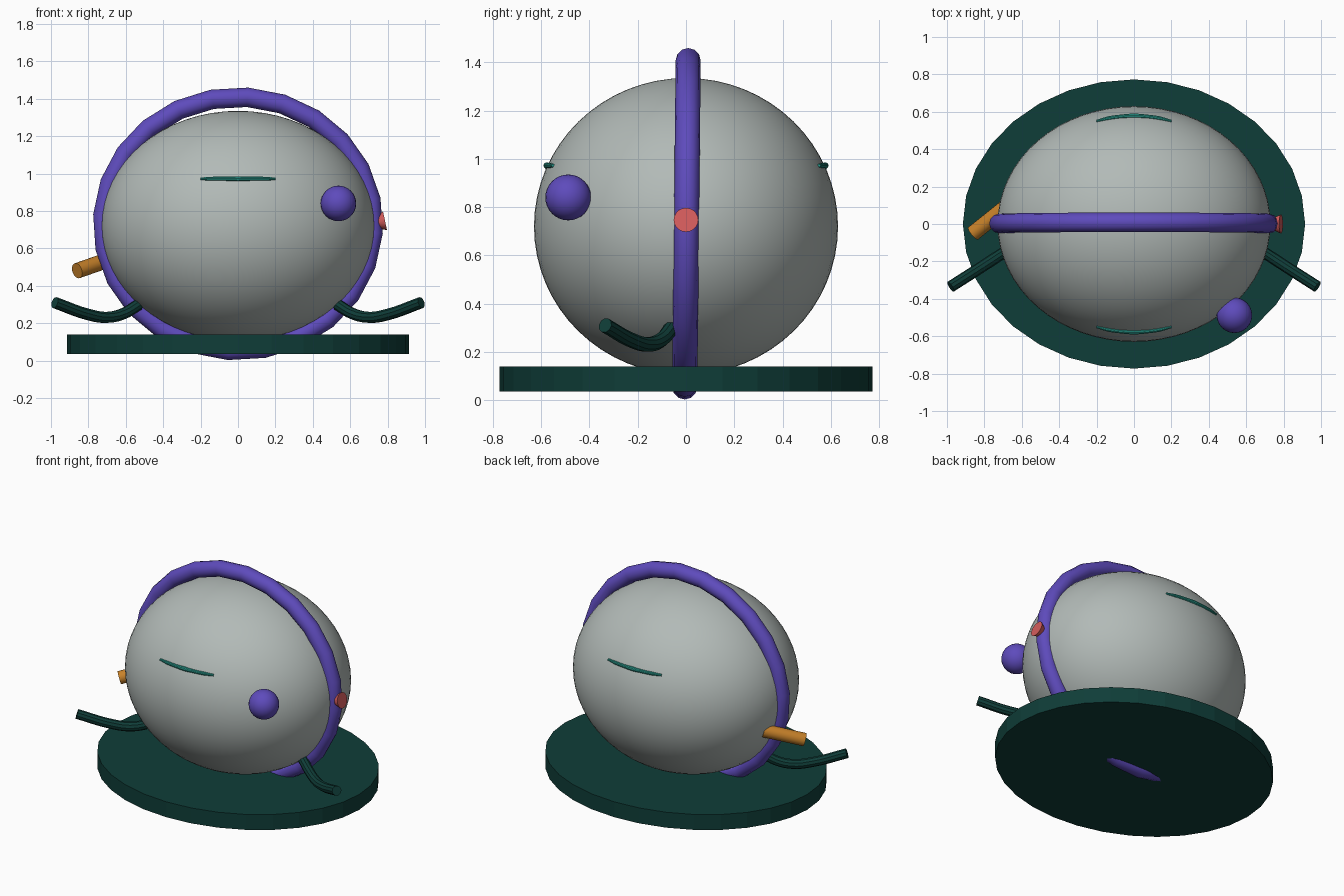
import bpy, math
from mathutils import Vector

if "Cube" in bpy.data.objects:
    bpy.data.objects.remove(bpy.data.objects["Cube"])


def material(name, rgb):
    m = bpy.data.materials.new(name)
    lin = [((c / 255 + 0.055) / 1.055) ** 2.4 if c > 10 else c / 255 / 12.92 for c in rgb]
    m.diffuse_color = (*lin, 1)
    m.use_nodes = True
    m.node_tree.nodes["Principled BSDF"].inputs["Base Color"].default_value = m.diffuse_color
    return m


GREY = material("pale grey", (178, 186, 183))
PINE = material("dark pine", (15, 61, 56))
VIOLET = material("violet", (94, 75, 188))
CORAL = material("coral red", (212, 92, 92))
AMBER = material("amber", (200, 130, 42))
TEAL = material("teal", (42, 157, 143))


def finish(name, mat, smooth=True):
    ob = bpy.context.object
    ob.name = name
    ob.data.materials.append(mat)
    if smooth:
        bpy.ops.object.shade_smooth_by_angle(angle=math.radians(35))
    return ob


def ball(name, mat, loc, size, seg, rings):
    bpy.ops.mesh.primitive_uv_sphere_add(segments=seg, ring_count=rings, radius=1, location=loc)
    bpy.context.object.scale = size
    bpy.ops.object.transform_apply(location=False, rotation=False, scale=True)
    return finish(name, mat)


def rod(name, mat, a, b, r1, r2, sides=20):
    a, b = Vector(a), Vector(b)
    bpy.ops.mesh.primitive_cone_add(vertices=sides, radius1=r1, radius2=r2,
                                    depth=(b - a).length, location=(a + b) / 2)
    bpy.context.object.rotation_euler = (b - a).to_track_quat('Z', 'Y').to_euler()
    return finish(name, mat)


def tube(name, mat, pts, radius, taper=None):
    cu = bpy.data.curves.new(name, 'CURVE')
    cu.dimensions = '3D'
    cu.bevel_depth = radius
    cu.bevel_resolution = 3
    cu.resolution_u = 5
    cu.use_fill_caps = True
    sp = cu.splines.new('BEZIER')
    sp.bezier_points.add(len(pts) - 1)
    for i, (bp, p) in enumerate(zip(sp.bezier_points, pts)):
        bp.co = p
        bp.handle_left_type = bp.handle_right_type = 'AUTO'
        bp.radius = taper[i] if taper else 1
    ob = bpy.data.objects.new(name, cu)
    bpy.context.collection.objects.link(ob)
    bpy.ops.object.select_all(action='DESELECT')
    ob.select_set(True)
    bpy.context.view_layer.objects.active = ob
    bpy.ops.object.convert(target='MESH')
    return finish(name, mat)


# Egg-shaped body
CZ, RX, RY, RZ = 0.72, 0.73, 0.63, 0.615
ball("body", GREY, (0, 0, CZ), (RX, RY, RZ), 64, 32)

# Oval base plate
bpy.ops.mesh.primitive_cylinder_add(vertices=32, radius=1, depth=0.105, location=(0, 0, 0.0875))
bpy.context.object.scale = (0.915, 0.773, 1)
finish("base_plate", PINE, smooth=False)

# Upright hoop around the body: unit ring of 24 segments, swept into an oval
bpy.ops.mesh.primitive_torus_add(major_segments=24, minor_segments=12,
                                 major_radius=0.7, minor_radius=0.052)
hoop = bpy.context.object
turn = math.radians(4)
for v in hoop.data.vertices:
    d = math.hypot(v.co.x, v.co.y)
    a = math.atan2(v.co.y, v.co.x) - turn
    off = d - 0.7
    v.co = (math.cos(a) * (0.724 + off), -v.co.z, math.sin(a) * (0.678 + off))
hoop.location = (0, 0.002, 0.731)
hoop.rotation_euler = (math.radians(-0.6), 0, 0)
finish("hoop", VIOLET)

# Side knob and small plugs
ball("knob", VIOLET, (0.537, -0.488, 0.84), (0.095,) * 3, 24, 16)
rod("flared_plug", CORAL, (0.705, 0, 0.73), (0.786, 0, 0.747), 0.015, 0.051)
rod("spout", AMBER, (-0.86, -0.05, 0.48), (-0.66, 0.11, 0.55), 0.042, 0.042)

# Bent arms, one per side
arm = [(0.53, -0.06, 0.30), (0.61, -0.10, 0.252), (0.70, -0.155, 0.231),
       (0.80, -0.22, 0.246), (0.98, -0.335, 0.31)]
for side, s in (("left", -1), ("right", 1)):
    tube("arm_" + side, PINE, [(s * x, y, z) for x, y, z in arm], 0.031)

# Thin curved accents on the front and back of the body
ZL = 0.972
for side, s in (("front", -1), ("back", 1)):
    pts = []
    for i in range(7):
        x = -0.2 + 0.4 * i / 6
        y = RY * math.sqrt(1 - (x / RX) ** 2 - ((ZL - CZ) / RZ) ** 2)
        pts.append((x, s * (y + 0.002), ZL))
    tube("accent_" + side, TEAL, pts, 0.014, (0.5, 0.8, 0.8, 1, 0.8, 0.8, 0.5))
